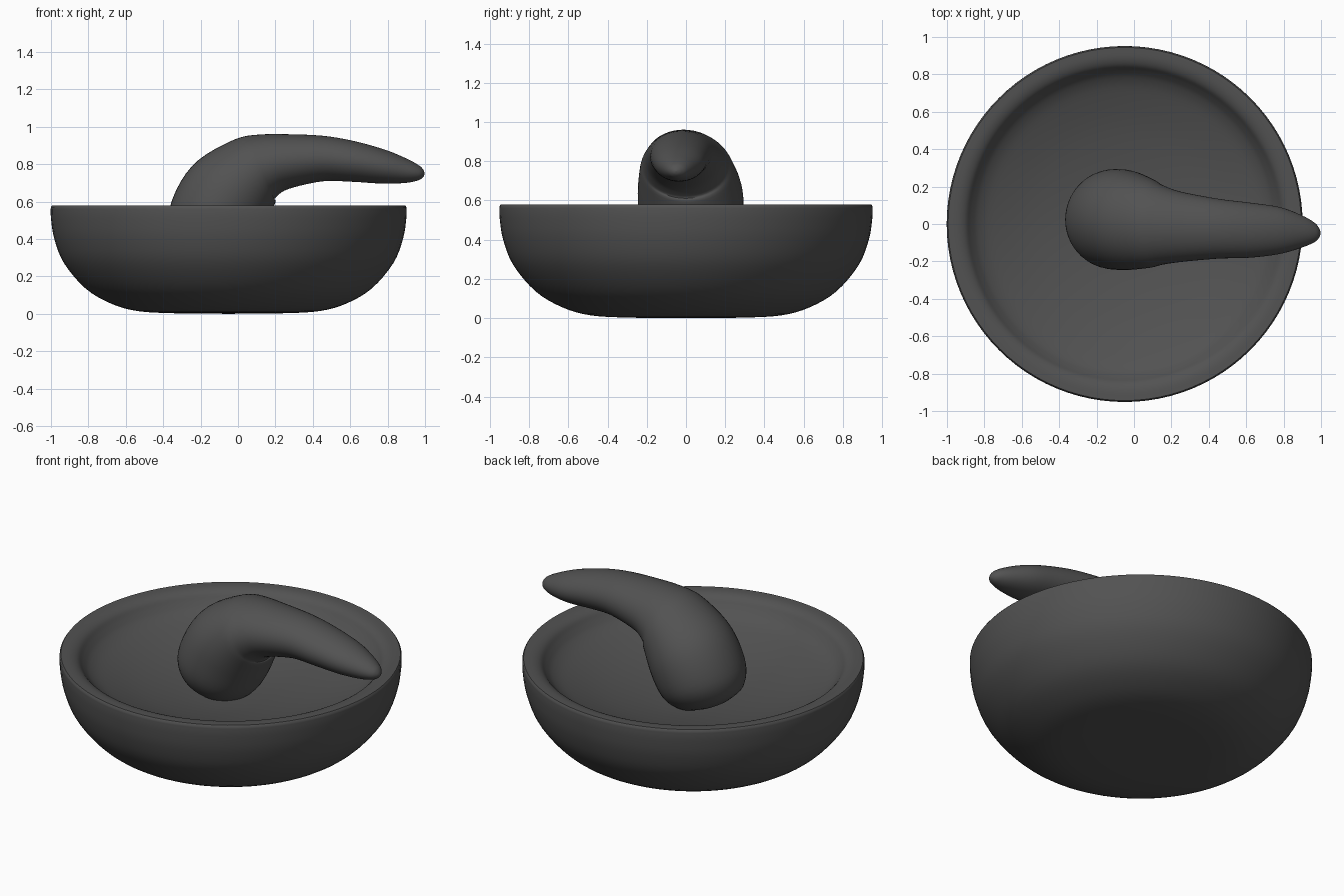
import bpy
import bmesh
import math
from mathutils import Vector

cube = bpy.data.objects.get("Cube")
if cube:
    bpy.data.objects.remove(cube)

stone = bpy.data.materials.new("dark_grey_stone")
stone.use_nodes = True
GREY = (0.085, 0.085, 0.085, 1)
stone.diffuse_color = GREY
stone.node_tree.nodes["Principled BSDF"].inputs["Base Color"].default_value = GREY


def smooth_path(points, steps):
    """Catmull-Rom curve through points of any dimension."""
    pts = [points[0]] + points + [points[-1]]
    out = []
    for a, b, c, d in zip(pts, pts[1:], pts[2:], pts[3:]):
        for i in range(steps):
            t = i / steps
            out.append([0.5 * (2 * q + (r - p) * t + (2 * p - 5 * q + 4 * r - s) * t ** 2
                               + (3 * q - p - 3 * r + s) * t ** 3)
                        for p, q, r, s in zip(a, b, c, d)])
    return out + [list(points[-1])]


def loft(name, rings):
    """Skin a list of rings and close both ends."""
    bm = bmesh.new()
    loops = [[bm.verts.new(co) for co in ring] for ring in rings]
    n = len(loops[0])
    for lower, upper in zip(loops, loops[1:]):
        for i in range(n):
            j = (i + 1) % n
            bm.faces.new((lower[i], lower[j], upper[j], upper[i]))
    bm.faces.new(loops[0][::-1])
    bm.faces.new(loops[-1])
    bmesh.ops.recalc_face_normals(bm, faces=bm.faces)
    mesh = bpy.data.meshes.new(name)
    bm.to_mesh(mesh)
    bm.free()
    mesh.materials.append(stone)
    obj = bpy.data.objects.new(name, mesh)
    bpy.context.collection.objects.link(obj)
    bpy.ops.object.select_all(action="DESELECT")
    obj.select_set(True)
    bpy.context.view_layer.objects.active = obj
    bpy.ops.object.shade_smooth_by_angle(angle=math.radians(40))


def angles(n):
    return [math.tau * i / n for i in range(n)]


# Bowl: outside wall, soft rim, then the concave dish (radius, height)
outside = [(0.01, 0), (0.3, 0.003), (0.49, 0.015), (0.63, 0.055), (0.765, 0.135),
           (0.88, 0.27), (0.932, 0.4), (0.95, 0.51), (0.951, 0.57)]
inside = [(0.944, 0.58), (0.89, 0.577), (0.85, 0.56), (0.82, 0.525), (0.78, 0.488),
          (0.7, 0.45), (0.5, 0.39), (0.25, 0.348), (0.01, 0.337)]
profile = smooth_path(outside, 4) + smooth_path(inside, 4)
loft("bowl", [[(r * math.cos(a) - 0.05, r * math.sin(a), z) for a in angles(96)]
              for r, z in profile])

# Pestle stations: x, y, z, thickness radius, width radius
stations = [
    (-0.2, 0.02, 0.35, 0.1, 0.1),
    (-0.185, 0.02, 0.385, 0.19, 0.19),
    (-0.14, 0.025, 0.48, 0.245, 0.258),
    (-0.05, 0.022, 0.635, 0.25, 0.268),
    (0.075, 0.005, 0.755, 0.205, 0.24),
    (0.15, -0.005, 0.79, 0.175, 0.213),
    (0.25, -0.015, 0.814, 0.148, 0.188),
    (0.45, -0.025, 0.83, 0.122, 0.16),
    (0.62, -0.033, 0.813, 0.108, 0.147),
    (0.78, -0.035, 0.785, 0.09, 0.125),
    (0.9, -0.04, 0.762, 0.064, 0.085),
    (0.965, -0.045, 0.752, 0.04, 0.052),
    (0.99, -0.048, 0.75, 0.02, 0.025),
    (0.998, -0.05, 0.75, 0.002, 0.002),
]
path = smooth_path(stations, 5)
rings = []
for k, (x, y, z, thick, wide) in enumerate(path):
    before, after = path[max(k - 3, 0)], path[min(k + 3, len(path) - 1)]
    along = Vector((after[0] - before[0], 0, after[2] - before[2])).normalized()
    up = Vector((-along.z, 0, along.x))
    rings.append([Vector((x, y, z)) + up * thick * math.sin(a)
                  + Vector((0, wide * math.cos(a), 0)) for a in angles(48)])
loft("pestle", rings)
